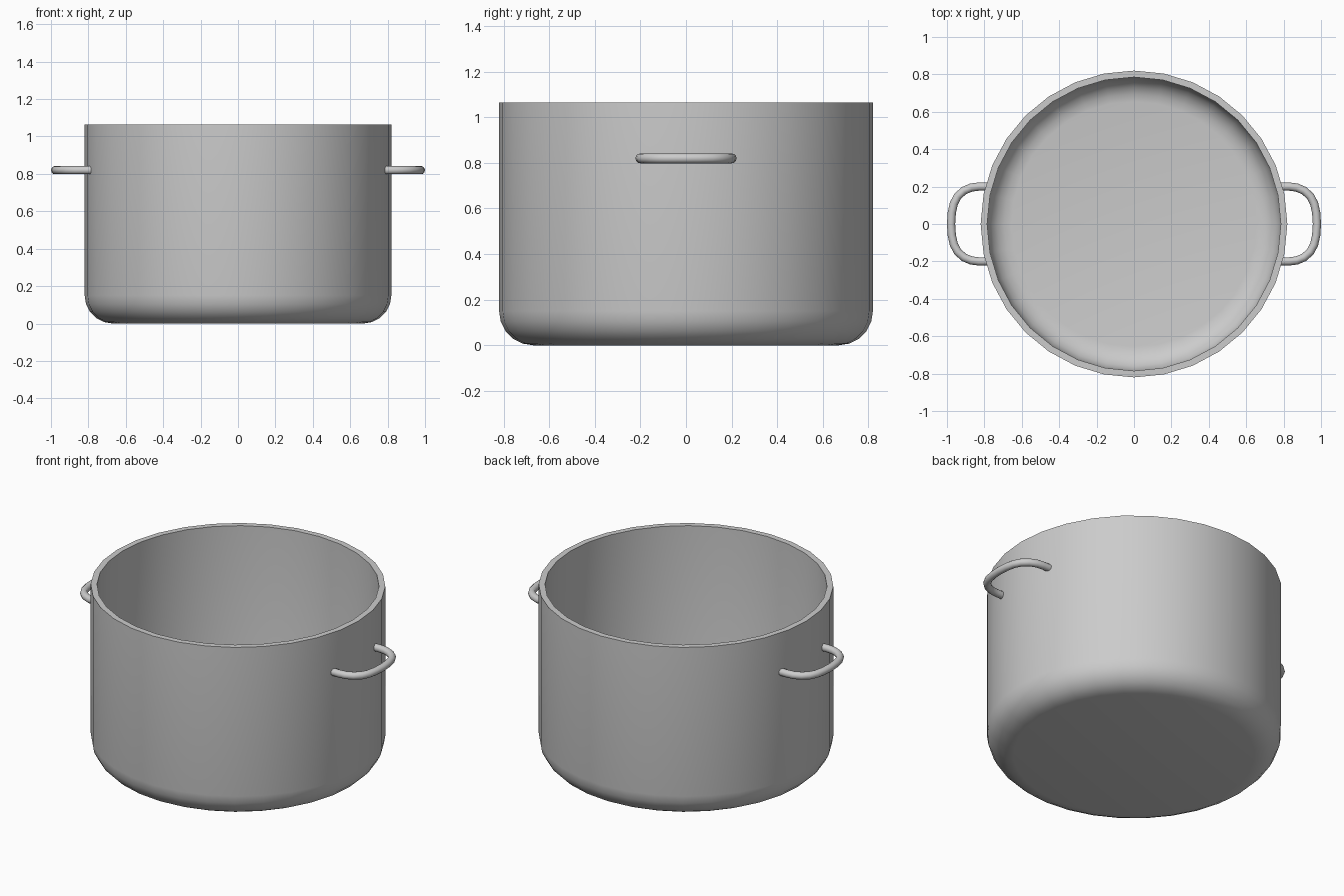
import bpy, bmesh, math
from mathutils import Vector

cube = bpy.data.objects.get("Cube")
if cube:
    bpy.data.objects.remove(cube, do_unlink=True)

SEGMENTS = 32
OUTER, INNER, HEIGHT, WALL = 0.82, 0.785, 1.065, 0.035

metal = bpy.data.materials.new("grey_metal")
metal.use_nodes = True
colour = (0.6, 0.6, 0.6, 1)
metal.diffuse_color = colour
metal.node_tree.nodes["Principled BSDF"].inputs["Base Color"].default_value = colour


def finish(name, bm):
    """Turn a bmesh into a smooth shaded metal object."""
    bmesh.ops.recalc_face_normals(bm, faces=bm.faces)
    mesh = bpy.data.meshes.new(name)
    bm.to_mesh(mesh)
    bm.free()
    mesh.materials.append(metal)
    obj = bpy.data.objects.new(name, mesh)
    bpy.context.collection.objects.link(obj)
    bpy.ops.object.select_all(action='DESELECT')
    obj.select_set(True)
    bpy.context.view_layer.objects.active = obj
    bpy.ops.object.shade_smooth_by_angle(angle=math.radians(40))
    return obj


def loft(bm, rings, closed_ends=True):
    """Bridge rings of points with quads and cap both ends."""
    loops = [[bm.verts.new(p) for p in ring] for ring in rings]
    for a, b in zip(loops, loops[1:]):
        for i in range(len(a)):
            j = (i + 1) % len(a)
            bm.faces.new((a[i], a[j], b[j], b[i]))
    if closed_ends:
        bm.faces.new(loops[0])
        bm.faces.new(loops[-1])


def rounded_corner(radius, floor, bend, steps=5):
    """Quarter arc from the floor up to the wall, as (radius, height)."""
    return [(radius - bend + bend * math.sin(a), floor + bend - bend * math.cos(a))
            for a in (math.pi / 2 * i / steps for i in range(steps + 1))]


# Pot body: outer wall, rim and inner wall in one turned profile
profile = rounded_corner(OUTER, 0, 0.15) + [(OUTER, HEIGHT), (INNER, HEIGHT)]
profile += reversed(rounded_corner(INNER, WALL, 0.13))
angles = [2 * math.pi * i / SEGMENTS for i in range(SEGMENTS)]
body = bmesh.new()
loft(body, [[(r * math.cos(a), r * math.sin(a), z) for a in angles] for r, z in profile])
finish("pot_body", body)


# Handles: round tube swept along a rounded bracket, one per side
def handle(name, side):
    half = [(0.78, 0.2), (0.83, 0.2), (0.87, 0.195), (0.91, 0.178),
            (0.943, 0.148), (0.963, 0.11), (0.974, 0.06), (0.978, 0)]
    path = half + [(x, -y) for x, y in reversed(half[:-1])]
    points = [Vector((side * x, y, 0.82)) for x, y in path]
    up = Vector((0, 0, 1))
    rings = []
    for i, p in enumerate(points):
        along = points[min(i + 1, len(points) - 1)] - points[max(i - 1, 0)]
        across = along.cross(up).normalized()
        rings.append([p + 0.022 * (across * math.cos(t) + up * math.sin(t))
                      for t in (2 * math.pi * k / 12 for k in range(12))])
    bm = bmesh.new()
    loft(bm, rings)
    finish(name, bm)


handle("left_handle", 1)
handle("right_handle", -1)
